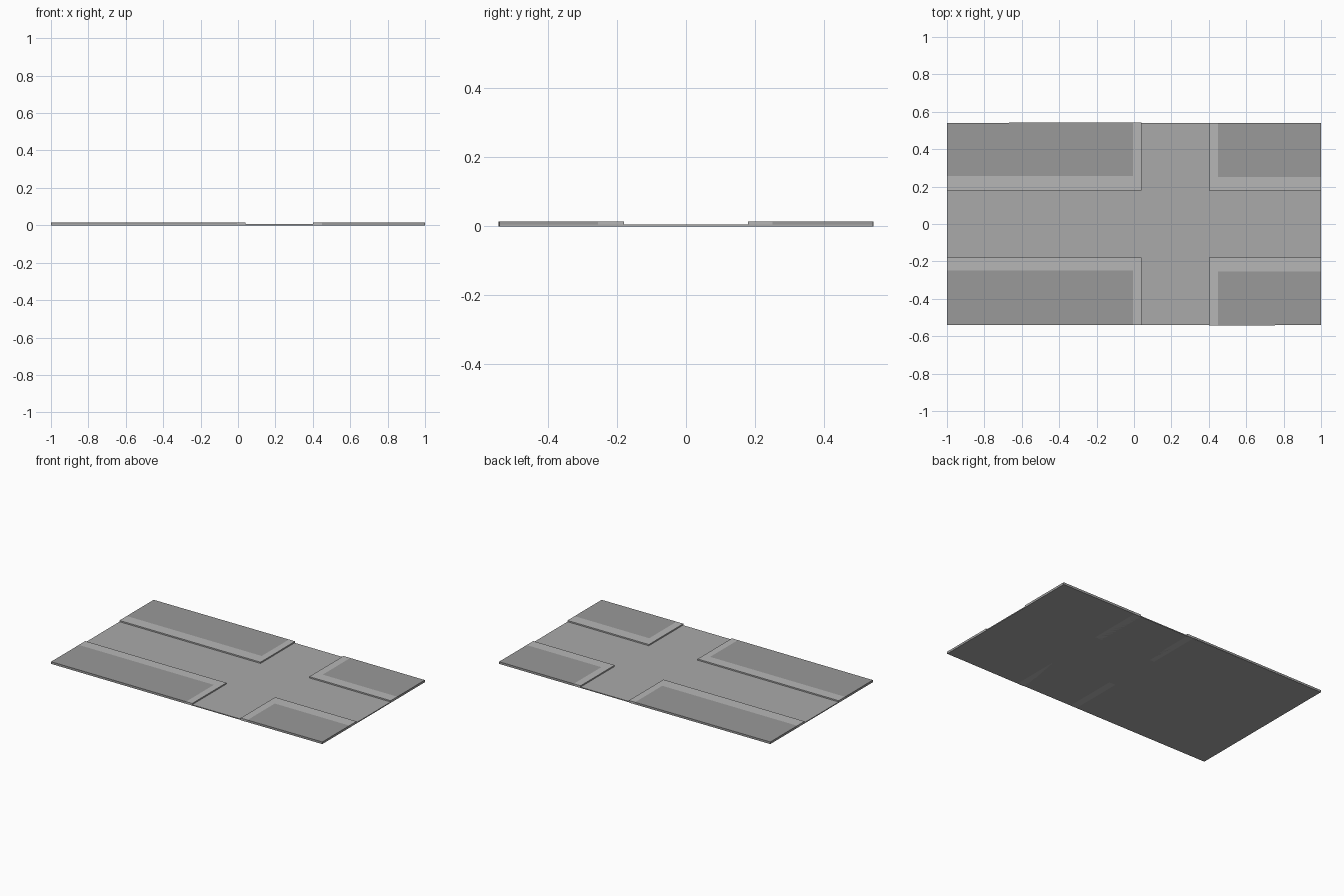
import bpy, bmesh

if "Cube" in bpy.data.objects:
    bpy.data.objects.remove(bpy.data.objects["Cube"])


def material(name, v):
    m = bpy.data.materials.new(name)
    m.diffuse_color = (v, v, v, 1)
    m.use_nodes = True
    m.node_tree.nodes["Principled BSDF"].inputs["Base Color"].default_value = m.diffuse_color
    return m


ROAD = material("asphalt", 0.40)
WALK = material("paving", 0.47)
PLOT = material("plot_ground", 0.32)


def prism(name, outline, z0, z1, mat):
    """Extrude a flat outline from z0 up to z1."""
    bm = bmesh.new()
    face = bm.faces.new([bm.verts.new((x, y, z0)) for x, y in outline])
    top = bmesh.ops.extrude_face_region(bm, geom=[face])["geom"]
    for v in top:
        if isinstance(v, bmesh.types.BMVert):
            v.co.z = z1
    bmesh.ops.recalc_face_normals(bm, faces=bm.faces)
    me = bpy.data.meshes.new(name)
    bm.to_mesh(me)
    bm.free()
    ob = bpy.data.objects.new(name, me)
    me.materials.append(mat)
    bpy.context.collection.objects.link(ob)
    return ob


TOP, DECK, EDGE, KERB = 0.0145, 0.006, 0.54, 0.18

# Road plate: a full slab under the crossing
prism("road", [(-1, -EDGE), (1, -EDGE), (1, EDGE), (-1, EDGE)], 0, DECK, ROAD)

# Four corner blocks: outer x, plot x, kerb x, walk depth, y side, corner flare
corners = [
    ("back_left", -1, -0.005, 0.04, 0.257, 1, 0.004),
    ("front_left", -1, -0.005, 0.04, 0.248, -1, 0.0),
    ("back_right", 1, 0.45, 0.40, 0.25, 1, 0.0),
    ("front_right", 1, 0.45, 0.40, 0.255, -1, 0.003),
]
for name, xo, xi, xk, yi, s, flare in corners:
    # L-shaped pavement: long strip on the deck, side strip down to the ground
    prism("long_pavement_" + name,
          [(xo, s * KERB), (xi, s * KERB), (xi, s * yi), (xo, s * yi)], DECK, TOP, WALK)
    prism("side_pavement_" + name,
          [(xk, s * KERB), (xi, s * KERB), (xi, s * (EDGE + flare)),
           (xk, s * (EDGE + flare))], 0, TOP, WALK)
    # Plot of ground inside the pavement
    prism("plot_" + name,
          [(xo, s * yi), (xi, s * yi), (xi, s * (EDGE + flare)), (xo, s * EDGE)],
          0.0005, TOP, PLOT)
